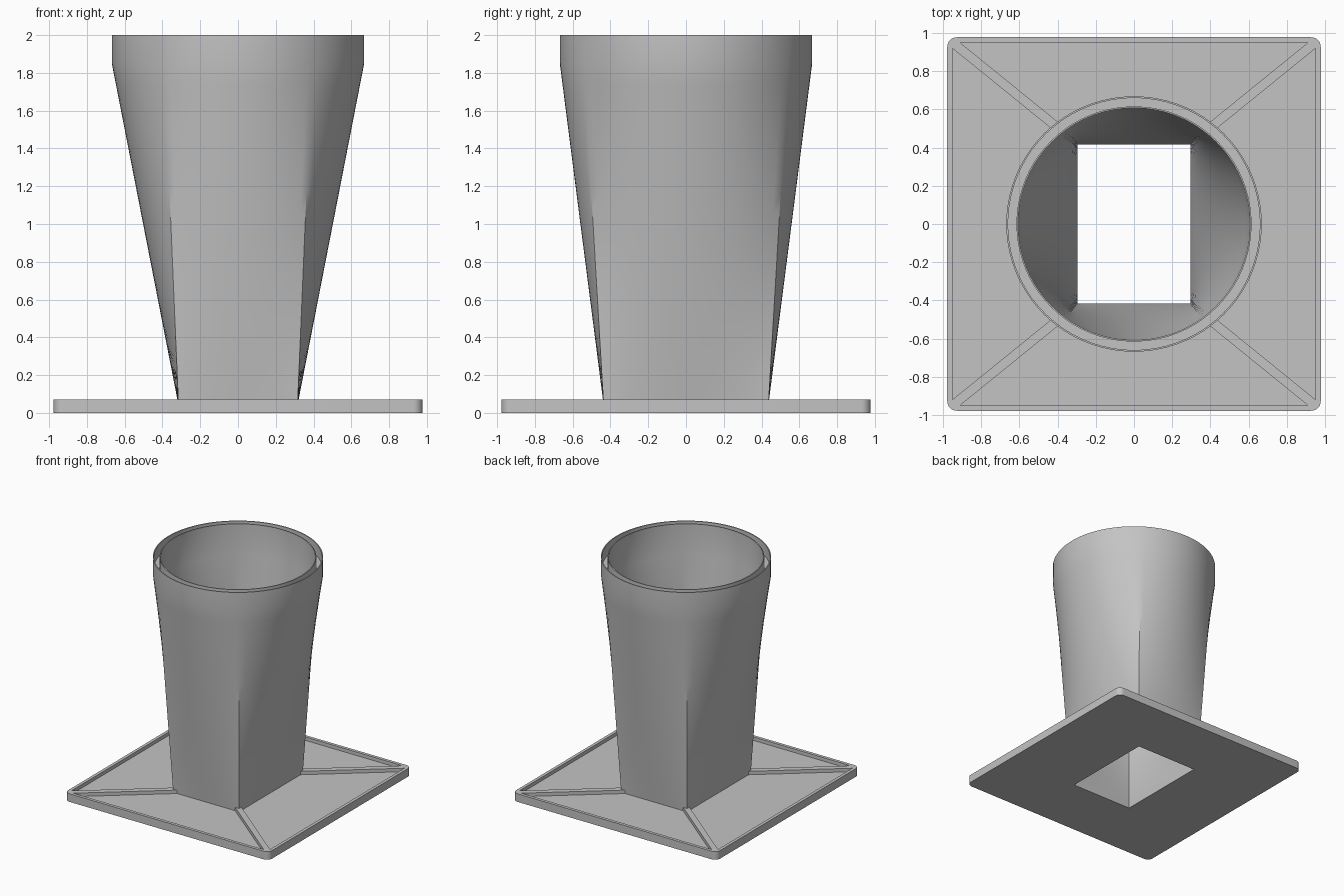
import bpy, bmesh, math

cube = bpy.data.objects.get("Cube")
if cube:
    bpy.data.objects.remove(cube, do_unlink=True)

grey = bpy.data.materials.new("plain_grey")
grey.use_nodes = True
GREY = (0.55, 0.55, 0.55, 1)
grey.diffuse_color = GREY
grey.node_tree.nodes["Principled BSDF"].inputs["Base Color"].default_value = GREY

FLOOR, TOP = 0.04, 0.07          # plate recess floor and plate top
OUT_X, OUT_Y = 0.315, 0.436      # outer socket half sizes
IN_X, IN_Y = 0.295, 0.415        # inner socket half sizes
R_OUT, R_IN = 0.668, 0.607       # funnel mouth radii
STEPS = 24                       # segments per side


def make_object(name, bm):
    bmesh.ops.recalc_face_normals(bm, faces=bm.faces)
    mesh = bpy.data.meshes.new(name)
    bm.to_mesh(mesh)
    bm.free()
    mesh.materials.append(grey)
    obj = bpy.data.objects.new(name, mesh)
    bpy.context.collection.objects.link(obj)
    return obj


def add_prism(bm, outline, z0, z1):
    low = [bm.verts.new((x, y, z0)) for x, y in outline]
    high = [bm.verts.new((x, y, z1)) for x, y in outline]
    bm.faces.new(low[::-1])
    bm.faces.new(high)
    n = len(outline)
    for i in range(n):
        j = (i + 1) % n
        bm.faces.new((low[i], low[j], high[j], high[i]))


def blend_ring(hx, hy, r, t, z):
    """Ring that goes from a rectangle (t=0) to a circle (t=1)."""
    a = math.atan2(OUT_Y, OUT_X)
    angles = [-a, a, math.pi - a, math.pi + a, 2 * math.pi - a]
    corners = [(hx, -hy), (hx, hy), (-hx, hy), (-hx, -hy), (hx, -hy)]
    pts = []
    for side in range(4):
        (x0, y0), (x1, y1) = corners[side], corners[side + 1]
        for i in range(STEPS):
            f = i / STEPS
            ang = angles[side] + (angles[side + 1] - angles[side]) * f
            x, y = x0 + (x1 - x0) * f, y0 + (y1 - y0) * f
            pts.append((x + (r * math.cos(ang) - x) * t,
                        y + (r * math.sin(ang) - y) * t, z))
    return pts


# Funnel: outer skin up, grooved rim, inner skin down
bm = bmesh.new()
LEVELS, SHOULDER, HEIGHT, GROOVE = 16, 1.85, 2.0, 1.9
ramp = [i / LEVELS for i in range(LEVELS + 1)]
rings = [blend_ring(OUT_X, OUT_Y, R_OUT, t, FLOOR + (SHOULDER - FLOOR) * t) for t in ramp]
for r, z in ((R_OUT, HEIGHT), (0.659, HEIGHT), (0.659, GROOVE),
             (0.615, GROOVE), (0.615, HEIGHT), (R_IN, HEIGHT)):
    rings.append(blend_ring(OUT_X, OUT_Y, r, 1, z))
rings += [blend_ring(IN_X, IN_Y, R_IN, t, TOP + (SHOULDER - TOP) * t) for t in reversed(ramp)]
rings.append(blend_ring(IN_X, IN_Y, R_IN, 0, FLOOR))
loops = [[bm.verts.new(p) for p in ring] for ring in rings]
count = 4 * STEPS
for k, low in enumerate(loops):
    high = loops[(k + 1) % len(loops)]
    for i in range(count):
        j = (i + 1) % count
        bm.faces.new((low[i], low[j], high[j], high[i]))
funnel = make_object("funnel", bm)

# Base plate: rounded square
bm = bmesh.new()
HALF, CORNER = 0.977, 0.05
outline = []
for q, (sx, sy) in enumerate(((1, 1), (-1, 1), (-1, -1), (1, -1))):
    for i in range(9):
        ang = math.pi / 2 * (q + i / 8)
        outline.append((sx * (HALF - CORNER) + CORNER * math.cos(ang),
                        sy * (HALF - CORNER) + CORNER * math.sin(ang)))
add_prism(bm, outline, 0, TOP)
plate = make_object("base_plate", bm)

# Four recesses, leaving a border and diagonal ribs, plus the socket hole
bm = bmesh.new()
EDGE = 0.95
for s in (1, -1):
    side = [(0.31, -0.40), (EDGE, -0.919), (EDGE, 0.919), (0.31, 0.40)]
    end = [(0.27, 0.43), (0.911, EDGE), (-0.911, EDGE), (-0.27, 0.43)]
    for shape in (side, end):
        add_prism(bm, [(s * x, s * y) for x, y in shape], FLOOR, 0.2)
recesses = make_object("recess_cutter", bm)
bm = bmesh.new()
add_prism(bm, [(IN_X, -IN_Y), (IN_X, IN_Y), (-IN_X, IN_Y), (-IN_X, -IN_Y)], -0.1, 0.2)
hole = make_object("hole_cutter", bm)

bpy.context.view_layer.objects.active = plate
for cutter in (recesses, hole):
    cutter.hide_render = True
    mod = plate.modifiers.new("cut", "BOOLEAN")
    mod.operation = "DIFFERENCE"
    mod.solver = "EXACT"
    mod.object = cutter
    bpy.ops.object.modifier_apply(modifier=mod.name)
    bpy.data.objects.remove(cutter, do_unlink=True)

# Smooth curves, keep hard edges
for obj in (funnel, plate):
    bpy.ops.object.select_all(action="DESELECT")
    obj.select_set(True)
    bpy.context.view_layer.objects.active = obj
    bpy.ops.object.shade_smooth_by_angle(angle=math.radians(30))
